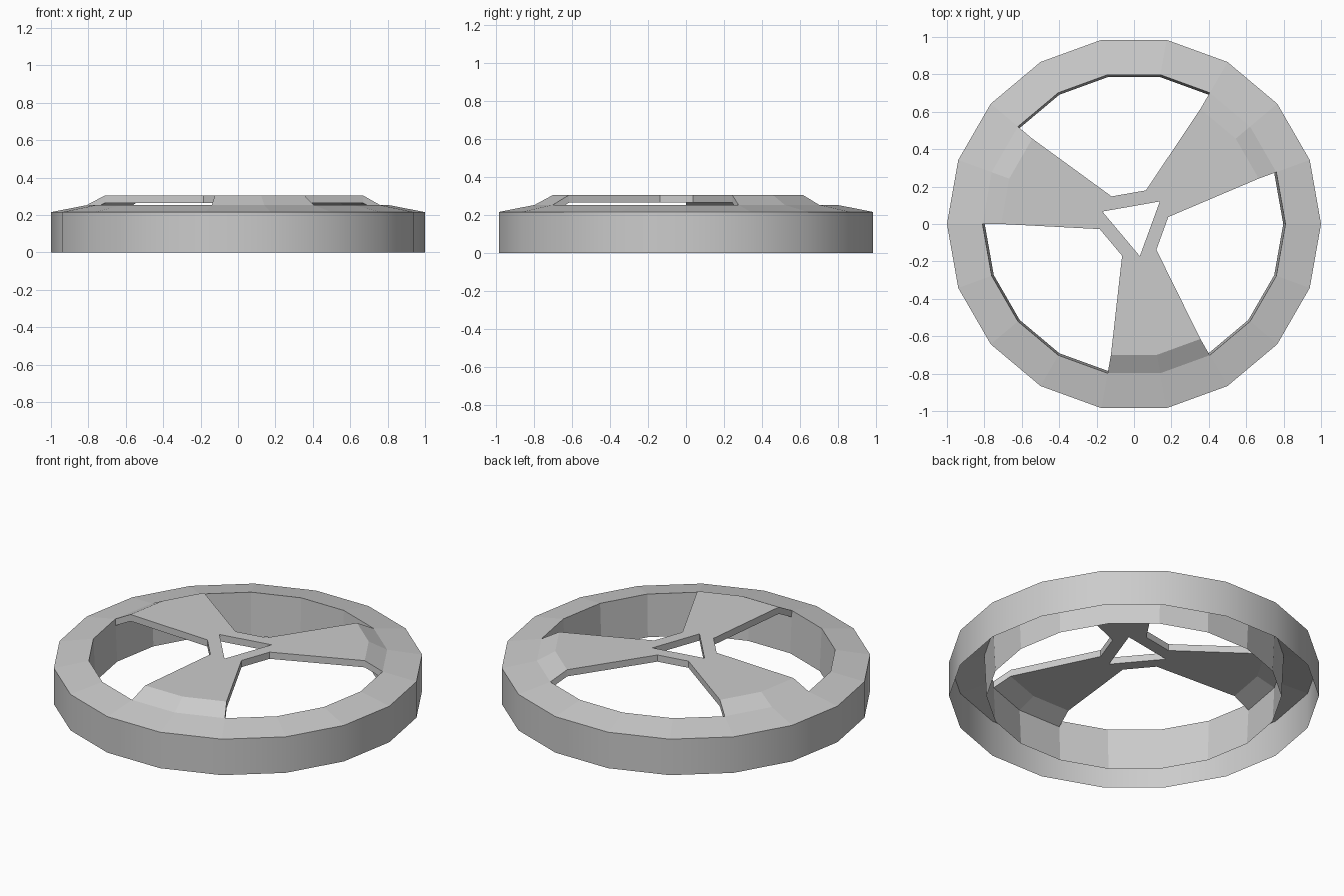
import bpy, bmesh
from math import cos, sin, radians

if "Cube" in bpy.data.objects:
    bpy.data.objects.remove(bpy.data.objects["Cube"])

SIDES = 18


def polar(r, deg, z, cy=0.0):
    return (r * cos(radians(deg)), r * sin(radians(deg)) + cy, z)


def finish(bm, name):
    me = bpy.data.meshes.new(name)
    bm.to_mesh(me)
    bm.free()
    ob = bpy.data.objects.new(name, me)
    bpy.context.collection.objects.link(ob)
    return ob


def lathe(name, profile):
    """Revolve (r, z) points; going up the profile gives outward faces."""
    bm = bmesh.new()
    rows = [[bm.verts.new(polar(r, i * 360 / SIDES, z)) for i in range(SIDES)]
            for r, z in profile]
    for a, b in zip(rows, rows[1:]):
        for i in range(SIDES):
            j = (i + 1) % SIDES
            bm.faces.new((a[i], a[j], b[j], b[i]))
    return finish(bm, name)


# outer wall with shallow sloping top, open underneath
rim = lathe("outer_rim", [(1.0, 0), (1.0, 0.215), (0.81, 0.252)])
bpy.context.view_layer.objects.active = rim
rim.select_set(True)
bpy.ops.object.shade_smooth_by_angle(angle=radians(30))
for p in rim.data.polygons:
    if p.normal.z > 0.5:
        p.use_smooth = False

# slightly tapered inner wall, facing the centre
lathe("inner_wall", [(0.81, 0.252), (0.798, 0)])

# three flared spokes around a hub with a triangular hole
bm = bmesh.new()
TOP, DROP, CY = 0.305, 0.04, 0.005
arms = []
for c in (40, 160, 280):
    new = lambda r, d, z, cy=0.0: bm.verts.new(polar(r, c + d, z, cy))
    arms.append(dict(
        a=new(0.186, -30, TOP, CY), t=new(0.18, 0, TOP, CY), b=new(0.186, 30, TOP, CY),
        m=[new(0.71, d, TOP) for d in (-20, 0, 20)],
        o=[new(0.81, d, 0.252) for d in (-20, 0, 20)]))
for k, s in enumerate(arms):
    n = arms[(k + 1) % 3]
    m, o = s["m"], s["o"]
    bm.faces.new((s["a"], m[0], m[1], s["t"]))        # flat blade
    bm.faces.new((s["t"], m[1], m[2], s["b"]))
    bm.faces.new((s["t"], s["b"], n["a"], n["t"]))    # hub bar
    for i in (0, 1):                                  # sloping end
        bm.faces.new((m[i], o[i], o[i + 1], m[i + 1]))

# underside and side walls of the spokes
top_faces = list(bm.faces)
border = [e.link_loops[0] for e in bm.edges if e.is_boundary]
pairs = [(l.vert, l.link_loop_next.vert) for l in border]
low = {v: bm.verts.new((v.co.x, v.co.y, v.co.z - DROP)) for v in list(bm.verts)}
for f in top_faces:
    bm.faces.new([low[v] for v in reversed(f.verts)])
ends = {v for s in arms for v in s["o"]}
for p, q in pairs:
    if not (p in ends and q in ends):
        bm.faces.new((q, p, low[p], low[q]))
finish(bm, "spokes")
